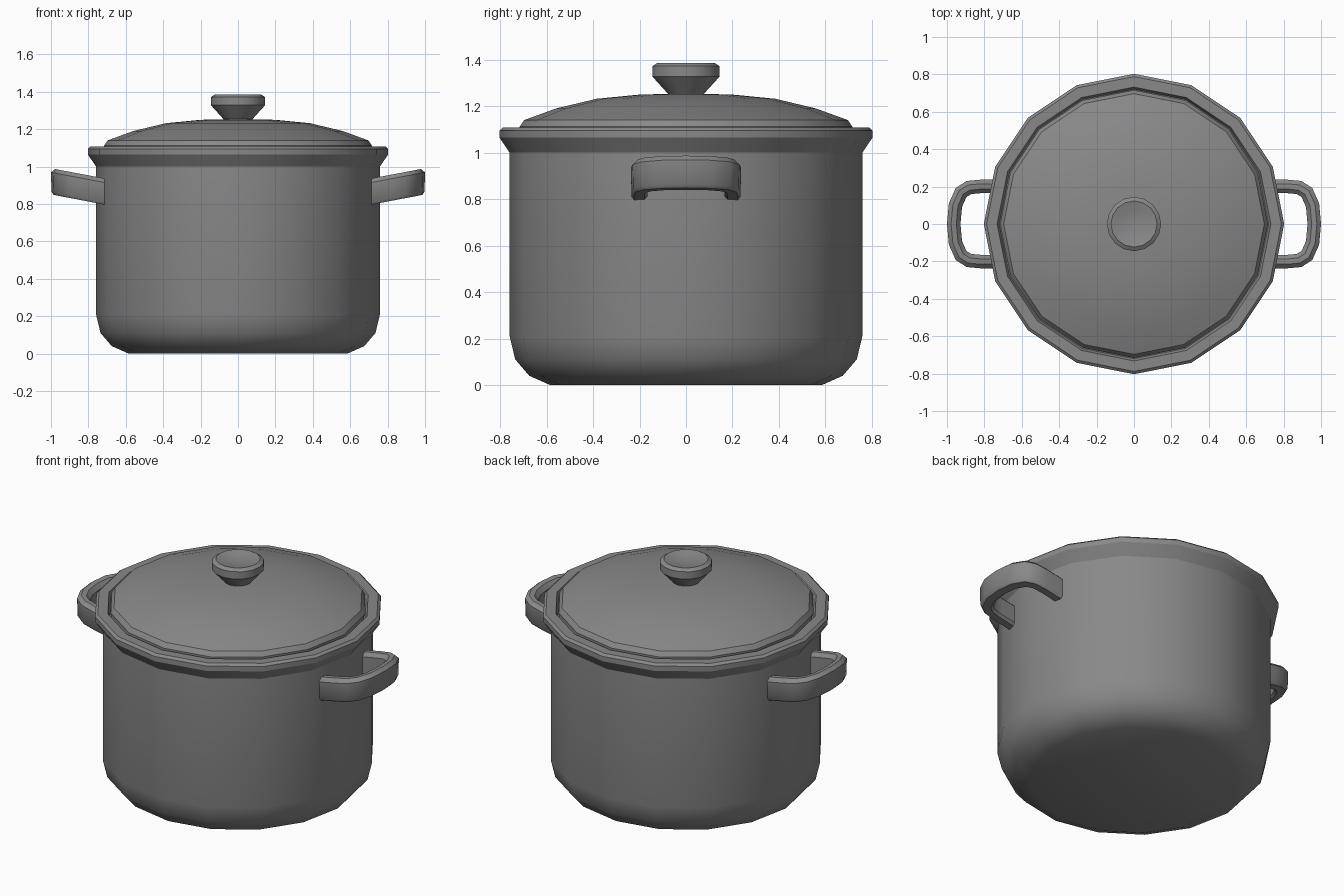
import bpy, bmesh
from math import radians, cos, sin, tau
from mathutils import Vector

if "Cube" in bpy.data.objects:
    bpy.data.objects.remove(bpy.data.objects["Cube"])

SIDES = 16

# dark grey metal
metal = bpy.data.materials.new("dark_metal")
metal.diffuse_color = (0.25, 0.25, 0.25, 1)
metal.use_nodes = True
metal.node_tree.nodes["Principled BSDF"].inputs["Base Color"].default_value = metal.diffuse_color


def finish(bm, name, angle=30):
    bmesh.ops.recalc_face_normals(bm, faces=bm.faces)
    mesh = bpy.data.meshes.new(name)
    bm.to_mesh(mesh)
    bm.free()
    mesh.materials.append(metal)
    obj = bpy.data.objects.new(name, mesh)
    bpy.context.collection.objects.link(obj)
    bpy.ops.object.select_all(action='DESELECT')
    obj.select_set(True)
    bpy.context.view_layer.objects.active = obj
    bpy.ops.object.shade_smooth_by_angle(angle=radians(angle))
    return obj


def bridge(bm, a, b):
    n = len(a)
    for i in range(n):
        bm.faces.new((a[i], a[(i + 1) % n], b[(i + 1) % n], b[i]))


def lathe(name, profile):
    """Revolve (radius, z) points; radius 0 makes a pole at either end."""
    bm = bmesh.new()
    prev = None
    for r, z in profile:
        if r == 0:
            ring = [bm.verts.new((0, 0, z))]
        else:
            ring = [bm.verts.new((r * cos(tau * i / SIDES), r * sin(tau * i / SIDES), z))
                    for i in range(SIDES)]
        if prev:
            if len(prev) == 1 or len(ring) == 1:
                pole, loop = (prev[0], ring) if len(prev) == 1 else (ring[0], prev)
                for i in range(SIDES):
                    bm.faces.new((pole, loop[i], loop[(i + 1) % SIDES]))
            else:
                bridge(bm, prev, ring)
        prev = ring
    return finish(bm, name)


def handle(name, side):
    # outer outline in plan, mirrored about y = 0
    half = [(0.715, 0.237), (0.82, 0.237), (0.895, 0.23), (0.953, 0.193), (0.99, 0.11)]
    path = [Vector((x, -y)) for x, y in half] + [Vector((1.0, 0))]
    path += [Vector((x, y)) for x, y in reversed(half)]
    # chamfered band section: (inset from outline, height)
    section = [(0.014, 0), (0.003, 0.014), (0, 0.118), (0.022, 0.14),
               (0.05, 0.14), (0.072, 0.118), (0.072, 0.014), (0.058, 0)]
    bm = bmesh.new()
    rings = []
    for i, p in enumerate(path):
        before = (p - path[i - 1]).normalized() if i else None
        after = (path[i + 1] - p).normalized() if i < len(path) - 1 else None
        before, after = before or after, after or before
        t = (before + after).normalized()
        inward = Vector((-t.y, t.x)) / t.dot(before)
        ring = []
        for d, h in section:
            q = p + inward * d
            ring.append(bm.verts.new((side * q.x, q.y, 0.797 + 0.19 * (q.x - 0.715) + h)))
        rings.append(ring)
    for a, b in zip(rings, rings[1:]):
        bridge(bm, a, b)
    bm.faces.new(rings[0])
    bm.faces.new(rings[-1])
    return finish(bm, name, 38)


# pot body with flared rim and a shallow lid seat
lathe("pot_body", [(0, 0), (0.585, 0), (0.675, 0.04), (0.735, 0.11), (0.759, 0.21),
                   (0.759, 1.0), (0.803, 1.065), (0.803, 1.095), (0.788, 1.108),
                   (0.732, 1.108), (0.72, 1.08), (0.66, 1.08)])

# domed lid
lathe("lid", [(0.66, 1.08), (0.715, 1.085), (0.716, 1.112), (0.697, 1.14),
              (0.56, 1.19), (0.385, 1.232), (0.2, 1.25), (0, 1.255)])

# knob with dished top
lathe("lid_knob", [(0, 1.24), (0.074, 1.24), (0.076, 1.252), (0.145, 1.328),
                   (0.145, 1.372), (0.123, 1.386), (0.07, 1.373), (0, 1.366)])

# side handles
handle("handle_right", 1)
handle("handle_left", -1)
